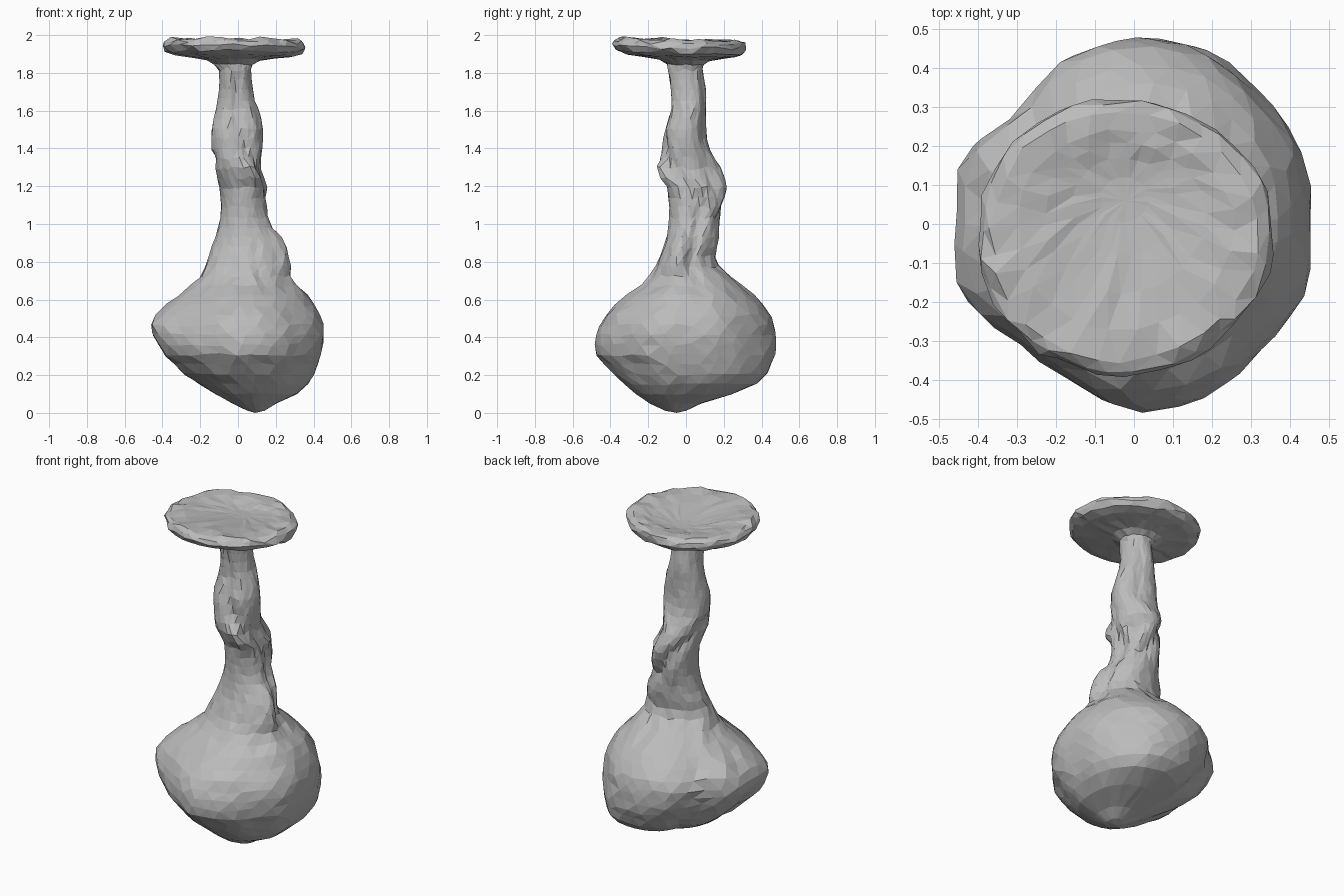
import bpy
import bmesh
import random
from math import sin, cos, pi, exp, radians
from mathutils import Vector

random.seed(4)
if "Cube" in bpy.data.objects:
    bpy.data.objects.remove(bpy.data.objects["Cube"], do_unlink=True)

SIDES = 30

# One colour for the whole sculpture
clay = bpy.data.materials.new("grey_clay")
clay.use_nodes = True
clay.diffuse_color = (0.5, 0.5, 0.5, 1)
clay.node_tree.nodes["Principled BSDF"].inputs["Base Color"].default_value = clay.diffuse_color

# Silhouette of bulb and stem: height, x from, x to, y from, y to
SILHOUETTE = [
    (.01, .05, .14, -.11, 0), (.05, -.03, .2, -.19, .08), (.1, -.12, .31, -.27, .24),
    (.15, -.2, .37, -.33, .37), (.2, -.28, .4, -.38, .43), (.3, -.38, .435, -.47, .47),
    (.4, -.45, .455, -.48, .475),
    (.5, -.45, .44, -.44, .46), (.6, -.34, .385, -.34, .38), (.7, -.22, .3, -.21, .26),
    (.8, -.16, .28, -.15, .16), (.9, -.13, .25, -.11, .17), (1, -.1, .18, -.09, .18),
    (1.1, -.09, .16, -.09, .21), (1.2, -.1, .16, -.1, .22), (1.3, -.13, .12, -.13, .18),
    (1.4, -.14, .13, -.13, .13), (1.5, -.14, .13, -.12, .11), (1.6, -.12, .11, -.09, .11),
    (1.7, -.1, .08, -.09, .11), (1.82, -.1, .07, -.1, .09)]

# Lumpy outline of the bulb, as radii at equal angles from +x
BULB = [.46, .47, .46, .48, .48, .46, .4, .47, .45, .48, .42, .42, .48, .48, .46, .48]


def clamp(value, low=0, high=1):
    return min(max(value, low), high)


def spline(a, b, c, d, t):
    """Smooth interpolation between b and c."""
    return b + .5 * t * (c - a + t * (2 * a - 5 * b + 4 * c - d + t * (3 * (b - c) + d - a)))


def silhouette_at(z):
    rows, last = SILHOUETTE, len(SILHOUETTE) - 1
    i = max(k for k in range(last) if rows[k][0] <= z or k == 0)
    t = (z - rows[i][0]) / (rows[i + 1][0] - rows[i][0])
    near = [rows[clamp(i + k, 0, last)] for k in (-1, 0, 1, 2)]
    return [spline(*(row[j] for row in near), t) for j in range(1, 5)]


def bump(angle, degrees, width):
    gap = (angle - radians(degrees) + pi) % (2 * pi) - pi
    return exp(-(gap / width) ** 2)


def swell(z, middle, reach):
    return exp(-((z - middle) / reach) ** 2)


def bulb_radius(angle, z):
    """Lumpy outline of the bulb, fading to round towards the stem."""
    f = angle / (2 * pi) * len(BULB)
    i = int(f)
    a, b = BULB[i % len(BULB)], BULB[(i + 1) % len(BULB)]
    lumpy = (a + (b - a) * (f - i)) / .46 - 1
    belly = (.08 * bump(angle, 48, .5) + .13 * bump(angle, 238, .5)) * clamp((.42 - z) / .2)
    return 1 + lumpy * clamp((.85 - z) / .3) + belly


def stem_relief(angle, z):
    """Grooves winding round the stem, with a knuckle and ridge beside them."""
    fade = clamp((z - .66) / .12) * clamp((1.84 - z) / .1)
    front = .22 * bump(angle, clamp(-90 + 240 * (1.5 - z), -90, 8), .3)
    winding = .2 * bump(angle, 75 + 360 * (z - 1.05), .45) * clamp(6 - 30 * abs(z - 1.18))
    back = .12 * bump(angle, 68, .4) * clamp((z - 1.35) / .1)
    hollow = bump(angle, 40, .4) * (.2 * swell(z, 1.24, .1) + .16 * swell(z, .84, .1))
    knuckle = .42 * bump(angle, -52, .4) * swell(z, 1.28, .07)
    ridge = .1 * bump(angle, -28, .35) * swell(z, .88, .12)
    return 1 + (knuckle + ridge - front - winding - back - hollow) * fade


def body_ring(z, turn):
    """A ring fitted to the silhouette at its height, then carved."""
    angles = [2 * pi * (k + turn + random.uniform(-.2, .2)) / SIDES for k in range(SIDES)]
    outline = [(cos(a) * bulb_radius(a % (2 * pi), z), sin(a) * bulb_radius(a % (2 * pi), z))
               for a in angles]
    box = silhouette_at(z)
    axes = []
    for axis in (0, 1):
        values = [p[axis] for p in outline]
        low, high = min(values), max(values)
        start, end = box[2 * axis:2 * axis + 2]
        axes.append([start + (v - low) / (high - low) * (end - start) for v in values])
    centre = Vector(((box[0] + box[1]) / 2, (box[2] + box[3]) / 2, z))
    rough = .009 if z < .7 else .022
    ring = []
    for a, x, y in zip(angles, *axes):
        spoke = Vector((x, y, z)) - centre
        p = centre + spoke * stem_relief(a, z) * (1 + random.uniform(-rough, rough))
        ring.append(p + Vector((0, 0, random.uniform(-.01, .01) * clamp(z * 3))))
    return ring


def cap_ring(radius, z, rough, turn):
    """A wavering ring of the flat cap; the dish is deepest towards the back."""
    ring = []
    for k in range(SIDES):
        a = 2 * pi * (k + turn + random.uniform(-.25, .25)) / SIDES
        r = radius * (1 + .015 * sin(3 * a + 1) + random.uniform(-.025, .02))
        wave = .01 * cos(a + 1.9) * radius / .36
        inside = clamp((z - 1.93) * 100) * clamp((.3 - radius) / .2)
        shift = .06 * inside - .04 * min(1, radius * 3) + .01
        ring.append(Vector((r * 1.03 * cos(a) - .025, r * .96 * sin(a) + shift,
                            z + wave + random.uniform(-rough, rough))))
    return ring


def loft(name, rings, bottom, top):
    """Skin staggered rings with triangles and close both ends."""
    bm = bmesh.new()
    loops = [[bm.verts.new(p) for p in ring] for ring in rings]
    for i, (low, high) in enumerate(zip(loops, loops[1:])):
        for k in range(SIDES):
            n = (k + 1) % SIDES
            a, b, c, d = low[k], low[n], high[n], high[k]
            for face in ((a, b, c), (a, c, d)) if i % 2 else ((a, b, d), (b, c, d)):
                bm.faces.new(face)
    for ring, tip in ((loops[0], bottom), (loops[-1], top)):
        pole = bm.verts.new(tip)
        for k in range(SIDES):
            bm.faces.new((ring[k], ring[(k + 1) % SIDES], pole))
    bmesh.ops.recalc_face_normals(bm, faces=bm.faces)
    mesh = bpy.data.meshes.new(name)
    bm.to_mesh(mesh)
    bm.free()
    mesh.materials.append(clay)
    obj = bpy.data.objects.new(name, mesh)
    bpy.context.collection.objects.link(obj)


# Bulb and twisted stem
heights = [.012, .05, .1]
while heights[-1] < 1.78:
    heights.append(heights[-1] + .052)
rings = [body_ring(z, i % 2 / 2) for i, z in enumerate(heights)]

# Flared neck, underside, rim and shallow dished top of the cap
for radius, z, rough in ((.1, 1.845, .004), (.14, 1.868, .004), (.22, 1.882, .004), (.3, 1.892, .005),
                         (.35, 1.908, .009), (.37, 1.935, .011), (.362, 1.96, .011), (.335, 1.978, .009),
                         (.27, 1.974, .006), (.2, 1.965, .005), (.13, 1.952, .003), (.06, 1.943, .001)):
    rings.append(cap_ring(radius, z, rough, len(rings) % 2 / 2))

loft("bulb_stem_and_cap", rings, (.09, -.05, 0), (-.02, .06, 1.942))
